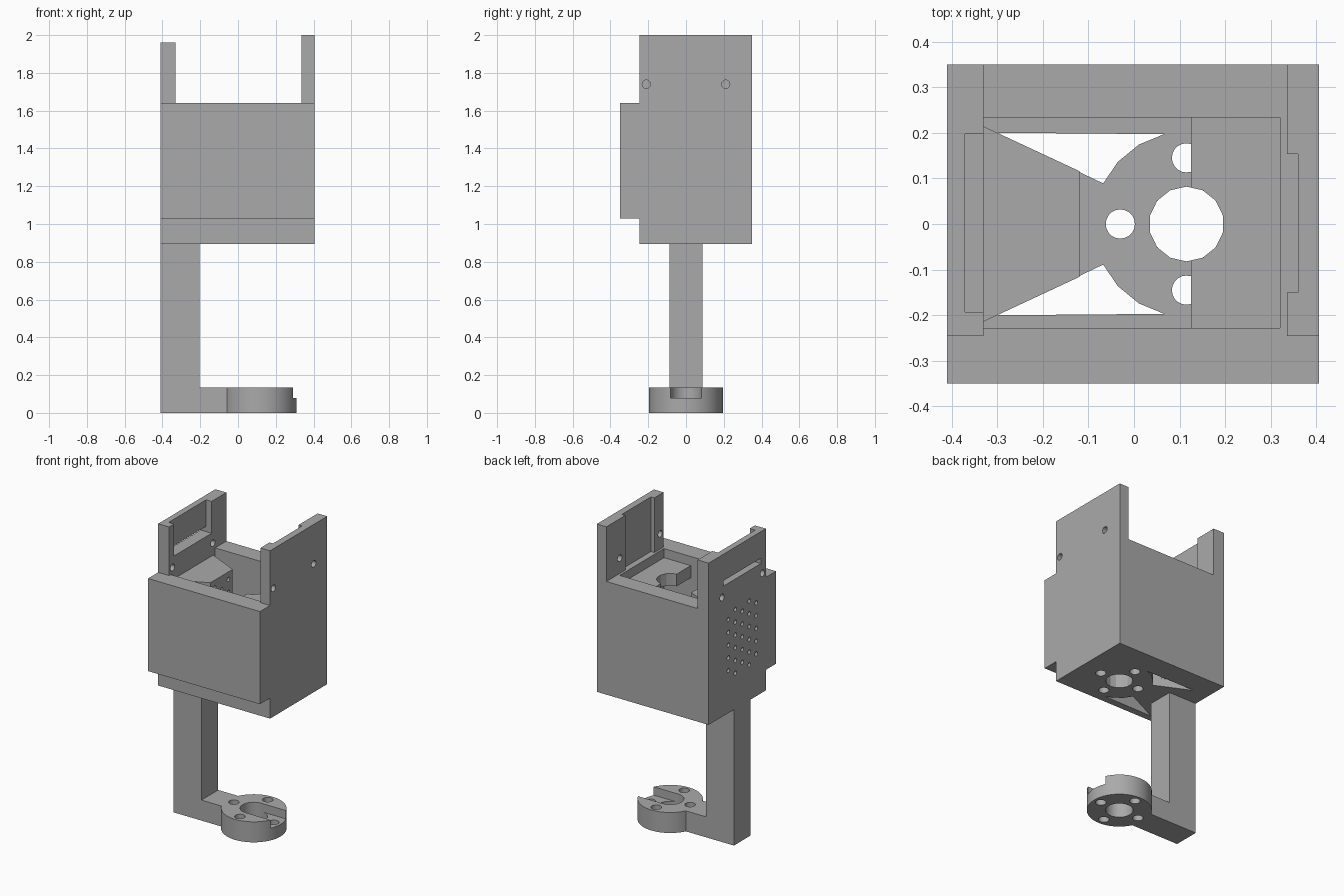
import bpy, bmesh, math
from mathutils import Matrix

if "Cube" in bpy.data.objects:
    bpy.data.objects.remove(bpy.data.objects["Cube"])

grey = bpy.data.materials.new("plain grey")
grey.diffuse_color = (0.4, 0.4, 0.4, 1)
grey.use_nodes = True
grey.node_tree.nodes["Principled BSDF"].inputs["Base Color"].default_value = grey.diffuse_color


def make(name, bm):
    bmesh.ops.recalc_face_normals(bm, faces=bm.faces[:])
    me = bpy.data.meshes.new(name)
    bm.to_mesh(me)
    bm.free()
    me.materials.append(grey)
    ob = bpy.data.objects.new(name, me)
    bpy.context.collection.objects.link(ob)
    return ob


def box(name, x0, x1, y0, y1, z0, z1):
    return prism(name, [(x0, y0), (x1, y0), (x1, y1), (x0, y1)], z0, z1)


def prism(name, pts, z0, z1):
    bm = bmesh.new()
    low = [bm.verts.new((x, y, z0)) for x, y in pts]
    top = [bm.verts.new((x, y, z1)) for x, y in pts]
    bm.faces.new(low)
    bm.faces.new(top)
    for i in range(len(pts)):
        j = (i + 1) % len(pts)
        bm.faces.new((low[i], low[j], top[j], top[i]))
    return make(name, bm)


def rods(name, centres, r, length, axis="Z", sides=20):
    """Separate cylinders sharing one mesh."""
    bm = bmesh.new()
    rot = Matrix.Rotation(math.pi / 2, 4, "Y") if axis == "X" else Matrix()
    for c in centres:
        bmesh.ops.create_cone(bm, cap_ends=True, segments=sides, radius1=r, radius2=r,
                              depth=length, matrix=Matrix.Translation(c) @ rot)
    return make(name, bm)


def boolean(ob, other, op="DIFFERENCE"):
    mod = ob.modifiers.new("bool", "BOOLEAN")
    mod.operation, mod.object, mod.solver = op, other, "EXACT"
    bpy.context.view_layer.update()
    me = bpy.data.meshes.new_from_object(ob.evaluated_get(bpy.context.evaluated_depsgraph_get()))
    ob.modifiers.clear()
    ob.data = me
    bpy.data.objects.remove(other)


CX = 0.115  # shared axis of the mounting holes
RING = [(CX + 0.145 * math.cos(a), 0.145 * math.sin(a)) for a in (0, math.pi / 2, math.pi, -math.pi / 2)]

# housing: outer block, thick front panel, raised cheeks
housing = box("housing", -0.41, 0.405, -0.245, 0.35, 0.895, 1.64)
boolean(housing, box("panel", -0.41, 0.405, -0.35, -0.2, 1.03, 1.64), "UNION")
boolean(housing, box("cheek", -0.41, -0.33, -0.245, 0.35, 1.5, 1.96), "UNION")
boolean(housing, box("cheek", 0.335, 0.405, -0.245, 0.35, 1.5, 2.0), "UNION")
boolean(housing, box("cavity", -0.33, 0.32, -0.228, 0.233, 0.995, 1.7))

# cheek recesses, slot and screw holes
boolean(housing, box("left_recess", -0.37, -0.3, -0.193, 0.197, 1.75, 2.1))
boolean(housing, box("left_slot", -0.5, -0.3, -0.193, 0.197, 1.75, 1.785))
boolean(housing, box("right_recess", 0.3, 0.36, -0.15, 0.153, 1.64, 2.1))
boolean(housing, rods("screws", [(-0.37, y, 1.68) for y in (-0.21, 0.21)], 0.022, 0.3, "X"))
boolean(housing, rods("screws", [(0.37, y, 1.74) for y in (-0.21, 0.21)], 0.022, 0.3, "X"))

# floor openings either side of the wedge, bounded by the round motor seat
for s in (1, -1):
    arc = [(CX + 0.203 * math.cos(math.radians(a)), s * 0.203 * math.sin(math.radians(a)))
           for a in (154, 138, 121, 104)]
    boolean(housing, prism("opening", [(-0.3, s * 0.2)] + arc, 0.8, 1.1))
boolean(housing, rods("shaft_hole", [(CX, 0, 0.95)], 0.082, 0.4, sides=14))
boolean(housing, rods("motor_screws", [(x, y, 0.95) for x, y in RING], 0.032, 0.4))

# wedge inside the left wall
wedge = prism("wedge", [(-0.33, -0.214), (-0.12, -0.116), (-0.12, 0.116), (-0.33, 0.214)], 0.95, 1.6)

# staggered vent holes through wall and wedge
vents = [(-0.28, y, 1.51 - 0.084 * k) for y in (-0.144, 0, 0.144) for k in range(5)]
vents += [(-0.28, y, 1.55 - 0.084 * k) for y in (-0.072, 0.072) for k in range(6)]
for part in (housing, wedge):
    boolean(part, rods("vents", vents, 0.014, 0.5, "X", 12))

# inner shelf with shaft clearance
shelf = box("shelf", 0.125, 0.32, -0.228, 0.233, 1.5, 1.58)
boolean(shelf, rods("shaft_hole", [(CX, 0, 1.55)], 0.082, 0.4, sides=14))

# lower bracket: post, foot and slotted ring
bracket = box("bracket", -0.41, -0.205, -0.087, 0.087, 0, 0.9)
boolean(bracket, box("foot", -0.41, 0.0, -0.087, 0.087, 0, 0.135), "UNION")
boolean(bracket, rods("ring", [(CX, 0, 0.0675)], 0.195, 0.135, sides=64), "UNION")
boolean(bracket, rods("shaft_hole", [(CX, 0, 0)], 0.082, 0.5, sides=32))
boolean(bracket, rods("ring_screws", [(x, y, 0) for x, y in RING], 0.032, 0.5))
boolean(bracket, box("slot", CX, 0.5, -0.081, 0.081, 0.08, 0.3))

for ob in (housing, wedge, shelf, bracket):
    bpy.ops.object.select_all(action="DESELECT")
    ob.select_set(True)
    bpy.context.view_layer.objects.active = ob
    bpy.ops.object.shade_smooth_by_angle(angle=math.radians(22))
